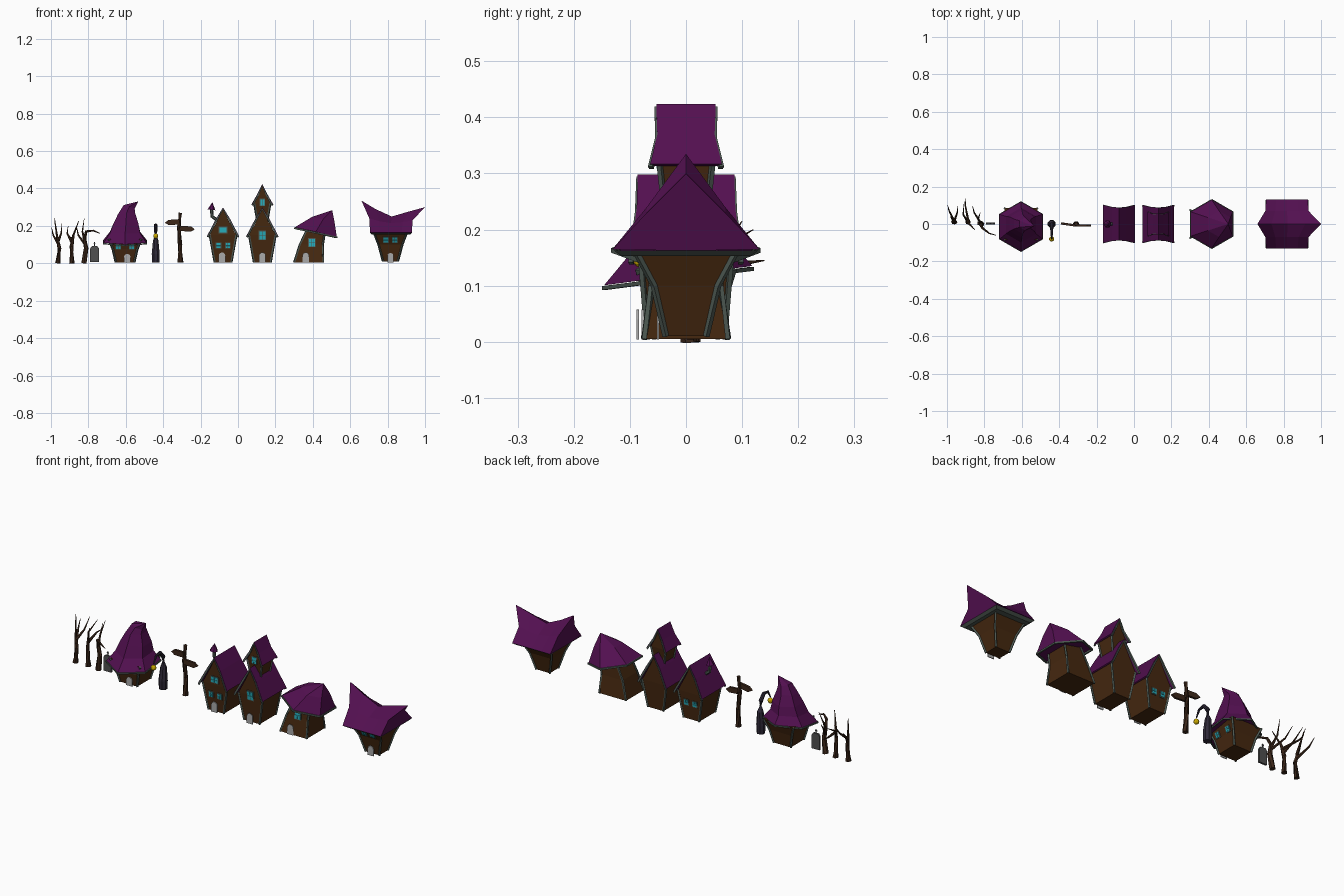
import bpy, bmesh
from math import sin, cos, pi, atan2, radians
from mathutils import Vector, Matrix

if "Cube" in bpy.data.objects:
    bpy.data.objects.remove(bpy.data.objects["Cube"])


def mat(name, *rgb):
    m = bpy.data.materials.new(name)
    m.diffuse_color = (*rgb, 1)
    m.use_nodes = True
    m.node_tree.nodes["Principled BSDF"].inputs["Base Color"].default_value = m.diffuse_color
    return m


PURPLE = mat("roof_purple", .085, .005, .08)
BROWN = mat("wood_brown", .06, .021, .005)
BARK = mat("bark", .045, .02, .01)
TRIM = mat("trim_green_grey", .075, .1, .085)
CYAN = mat("window_cyan", .02, .42, .5)
GOLD = mat("lantern_gold", .6, .4, .0)
DOOR = mat("door_grey", .4, .4, .4)
STONE = mat("stone", .08, .08, .08)
DARK = mat("dark_iron", .028, .022, .04)
I = Matrix.Identity(4)


def loft(name, rings, material, closed=True, thick=0):
    """Skin rings of points; closed adds wrap-around and end caps."""
    bm = bmesh.new()
    vs = [[bm.verts.new(p) for p in r] for r in rings]
    n = len(rings[0])
    for a, b in zip(vs, vs[1:]):
        for i in range(n if closed else n - 1):
            j = (i + 1) % n
            bm.faces.new((a[i], a[j], b[j], b[i]))
    if closed:
        bm.faces.new(vs[0])
        bm.faces.new(vs[-1])
    bmesh.ops.remove_doubles(bm, verts=bm.verts, dist=1e-5)
    bmesh.ops.recalc_face_normals(bm, faces=bm.faces)
    me = bpy.data.meshes.new(name)
    bm.to_mesh(me)
    bm.free()
    me.materials.append(material)
    ob = bpy.data.objects.new(name, me)
    bpy.context.collection.objects.link(ob)
    if thick:
        s = ob.modifiers.new("thickness", 'SOLIDIFY')
        s.thickness, s.offset = thick, 0
    return ob


def tube(name, pts, radii, material, n=6):
    pts = [Vector(p) for p in pts]
    rings = []
    for i, p in enumerate(pts):
        d = pts[min(i + 1, len(pts) - 1)] - pts[max(i - 1, 0)]
        q = d.to_track_quat('Z', 'Y')
        rings.append([p + q @ Vector((radii[i] * cos(2 * pi * (k + .5) / n),
                                      radii[i] * sin(2 * pi * (k + .5) / n), 0)) for k in range(n)])
    return loft(name, rings, material)


def prism(name, profile, t, material, M=I):
    """Extrude an (x, z) outline to thickness t along y."""
    return loft(name, [[M @ Vector((x, y, z)) for x, z in profile] for y in (-t / 2, t / 2)], material)


def rect(w, h, x=0, z=0):
    return [(x + a * w / 2, z + b * h / 2) for a, b in ((-1, -1), (1, -1), (1, 1), (-1, 1))]


def body(name, levels, trim_levels):
    """Flared four-sided walls from (z, cx, hx, hy) levels, with corner trims."""
    corners = ((-1, -1), (1, -1), (1, 1), (-1, 1))
    rings = [[(cx + a * hx, b * hy, z) for a, b in corners] for z, cx, hx, hy in levels]
    loft(name + "_walls", rings, BROWN)
    for i in range(4):
        tube(name + "_corner_trim", [r[i] for r in rings[:trim_levels]], [.006] * trim_levels, TRIM, 4)


def on_wall(levels, z, dx, side):
    """Matrix lying on a wall; side 0 front, 90 right, 180 back, 270 left."""
    for (z0, c0, x0, y0), (z1, c1, x1, y1) in zip(levels, levels[1:]):
        if z0 <= z <= z1:
            break
    f = (z - z0) / (z1 - z0)
    h0, h1 = (x0, x1) if side % 180 else (y0, y1)
    return (Matrix.Translation((c0 + f * (c1 - c0), 0, 0)) @ Matrix.Rotation(radians(side), 4, 'Z')
            @ Matrix.Translation((dx, -(h0 + f * (h1 - h0)), z))
            @ Matrix.Rotation(atan2(h1 - h0, z1 - z0), 4, 'X'))


def window(name, levels, z, dx=0, w=.024, h=.03, side=0):
    M = on_wall(levels, z, dx, side)
    prism(name + "_window_frame", rect(w + .006, h + .006), .006, TRIM, M)
    for a in (-1, 1):
        for b in (-1, 1):
            prism(name + "_pane", rect(w / 2 - .002, h / 2 - .002, a * w / 4, b * h / 4), .01, CYAN, M)


def door(name, x, y, w=.036, h=.058):
    arch = [(-w / 2, .004), (w / 2, .004)] + [(w / 2 * cos(pi * k / 6), h - w / 2 + w / 2 * sin(pi * k / 6)) for k in range(7)]
    prism(name + "_door", arch, .004, DOOR, Matrix.Translation((x, y, 0)))


def gable_roof(name, cx, half):
    """Concave gable roof from (dx, z, hy) half profile, ridge first."""
    prof = [(-d, z, h) for d, z, h in half[:0:-1]] + list(half)
    rows = [[(cx + d, s * h, z) for d, z, h in prof] for s in (-1, 1)]
    loft(name + "_roof", rows, PURPLE, False, .007)
    for r in rows:
        tube(name + "_gable_trim", [(x, y * .98, z - .005) for x, y, z in r], [.006] * len(r), TRIM, 4)


# gabled cottage
L = [(.005, -.08, .045, .068), (.15, -.08, .071, .08), (.22, -.08, .034, .08), (.285, -.08, .002, .08)]
gable_main = [(0, .295, .086), (.035, .235, .088), (.082, .145, .1)]
body("cottage", L, 2)
gable_roof("cottage", -.08, gable_main)
door("cottage", -.085, -.077)
for dx in (-.024, .026):
    window("cottage", L, .095, dx, .024, .028)
    window("cottage_back", L, .095, dx, .024, .028, 180)
window("cottage_attic", L, .178, 0, .04, .03)
tube("chimney", [(-.1, 0, .21), (-.118, 0, .235), (-.138, 0, .25), (-.142, 0, .29)], [.009] * 4, TRIM)
tube("chimney_cap", [(-.142, 0, .286), (-.137, 0, .325)], [.021, .001], PURPLE)

# tower house
L = [(z, .13, hx, hy) for z, _, hx, hy in L]
body("tower_house", L, 2)
gable_roof("tower_house", .13, gable_main)
door("tower_house", .13, -.086)
window("tower_house", L, .15, 0, .034, .045)
T = [(.22, .13, .026, .036), (.32, .13, .043, .047), (.365, .13, .02, .046), (.41, .13, .002, .046)]
body("tower", T, 2)
gable_roof("tower", .13, [(0, .42, .053), (.024, .368, .051), (.054, .315, .064)])
window("tower", T, .325, 0, .024, .034)

# leaning house with a tilted six-sided roof
L = [(.005, .378, .078, .075), (.1, .392, .062, .061), (.2, .424, .046, .055)]
body("leaning_house", L, 3)
door("leaning_house", .362, -.077)
window("leaning_house", L, .11, 0, .034, .042)


def hex_ring(cx, cy, r, z, sx=0, sy=0):
    """Six-sided ring tilted by slopes sx and sy."""
    return [(cx + r * cos(a), cy + r * sin(a), z + sx * r * cos(a) + sy * r * sin(a))
            for a in (pi / 2 + k * pi / 3 for k in range(6))]


brim = hex_ring(.416, 0, .129, .168, -.22)
loft("leaning_roof", [brim, hex_ring(.455, 0, .07, .235, -.2), hex_ring(.503, 0, .001, .283)], PURPLE)
tube("leaning_roof_trim", [(x, y, z - .005) for x, y, z in brim + brim[:1]], [.006] * 7, TRIM, 4)

# hat-roofed house
X = -.604
L = [(.005, X, .05, .055), (.075, X, .066, .068), (.13, X, .088, .085)]
body("hat_house", L, 3)
door("hat_house", X + .012, -.066, .036, .05)
for dx in (-.036, .036):
    window("hat_house", L, .09, dx, .024, .026)
    window("hat_house_side", L, .09, dx, .024, .026, 90)
brim = hex_ring(X, -.014, .132, .118, 0, .13)
loft("hat_roof", [brim, hex_ring(X, -.006, .093, .165, 0, .08), hex_ring(X + .005, 0, .076, .215),
                  hex_ring(X + .008, 0, .052, .268, .1), hex_ring(X + .022, 0, .034, .302, -.3),
                  hex_ring(-.535, -.01, .002, .33)], PURPLE)
tube("hat_brim_trim", [(x * .995 + X * .005, y, z - .005) for x, y, z in brim + brim[:1]], [.005] * 7, TRIM, 4)

# winged-roof house
X = .815
L = [(.01, X, .04, .036), (.1, X, .064, .057), (.158, X, .086, .088)]
body("wing_house", L, 3)
door("wing_house", X, -.05, .034, .055)
for dx in (-.024, .024):
    window("wing_house", L, .126, dx, .026, .032)
rings = []
for xe, xm, xr, zm, zr in ((.706, .702, .66, .24, .335), (.76, .755, .735, .225, .29), (.818, .818, .822, .215, .25),
                           (.875, .88, .915, .22, .277), (.93, .933, 1, .23, .3)):
    rings.append([(xe, -.131, .165), (xm, -.07, zm), (xr, 0, zr), (xm, .07, zm), (xe, .131, .165), (xe, 0, .162)])
loft("wing_roof", rings, PURPLE)
loft("wing_roof_soffit", [[(.818 + a * hx, b * hy, z) for a, b in ((-1, -1), (1, -1), (1, 1), (-1, 1))]
                          for hx, hy, z in ((.1, .115, .153), (.114, .129, .163))], TRIM)

# dead trees: trunk and branches as paths
trees = [
    (-.963, [[(0, .012, 0), (.008, .01, .08), (-.004, .02, .14), (-.018, .04, .24)],
             [(.002, .015, .12), (.018, .06, .16), (.022, .1, .215)],
             [(.004, .01, .1), (-.025, .07, .15), (-.033, .1, .19)]]),
    (-.888, [[(0, .012, 0), (-.002, .01, .09), (.008, 0, .15), (.036, -.03, .225)],
             [(0, .01, .11), (-.025, .05, .16), (-.02, .12, .2)],
             [(.004, .005, .13), (-.014, .1, .14), (-.01, .14, .145)]]),
    (-.824, [[(0, .005, 0), (.012, 0, .08), (.004, 0, .13), (.012, -.02, .17), (.05, -.05, .175), (.085, -.06, .16)],
             [(.004, 0, .12), (-.008, .03, .17), (.002, .06, .24)],
             [(.008, 0, .1), (-.03, .06, .15), (-.04, .1, .2)]])]
for x, paths in trees:
    for i, path in enumerate(paths):
        n = len(path)
        r0 = .008 if i else .015
        tube("tree_branch" if i else "tree_trunk", [(x + a, b, c) for a, b, c in path],
             [r0 * (1 - .88 * k / (n - 1)) for k in range(n)], BARK)

# gravestone with a small cross
G = Matrix.Translation((-.767, .003, 0))
prism("gravestone", [(-.023, .008), (.023, .008), (.023, .08), (.014, .092), (-.014, .092), (-.023, .08)], .01, STONE, G)
prism("grave_cross_post", rect(.004, .022, 0, .102), .004, STONE, G)
prism("grave_cross_bar", rect(.012, .004, 0, .105), .004, STONE, G)

# hooked lantern post
tube("lantern_post", [(-.44, 0, .005), (-.44, 0, .05), (-.44, .004, .12), (-.44, 0, .175), (-.44, -.025, .205),
                      (-.44, -.06, .2), (-.44, -.08, .165)], [.021, .023, .016, .011, .009, .006, .003], DARK, 8)
bpy.ops.mesh.primitive_uv_sphere_add(segments=10, ring_count=6, radius=.014, location=(-.44, -.08, .146))
bpy.context.object.name = "lantern"
bpy.context.object.data.materials.append(GOLD)

# signpost with two arrow boards
tube("signpost", [(-.308, 0, .005), (-.31, .004, .1), (-.316, 0, .19), (-.309, 0, .27)], [.016, .012, .011, .01], BARK)
arrow = [(0, -.014), (.06, -.014), (.08, 0), (.06, .014), (0, .014)]
for turn, tilt, z in ((0, 4, .187), (172, 4, .222)):
    prism("sign_board", arrow, .012, BARK, Matrix.Translation((-.311, -.008, z))
          @ Matrix.Rotation(radians(turn), 4, 'Z') @ Matrix.Rotation(radians(tilt), 4, 'Y'))
